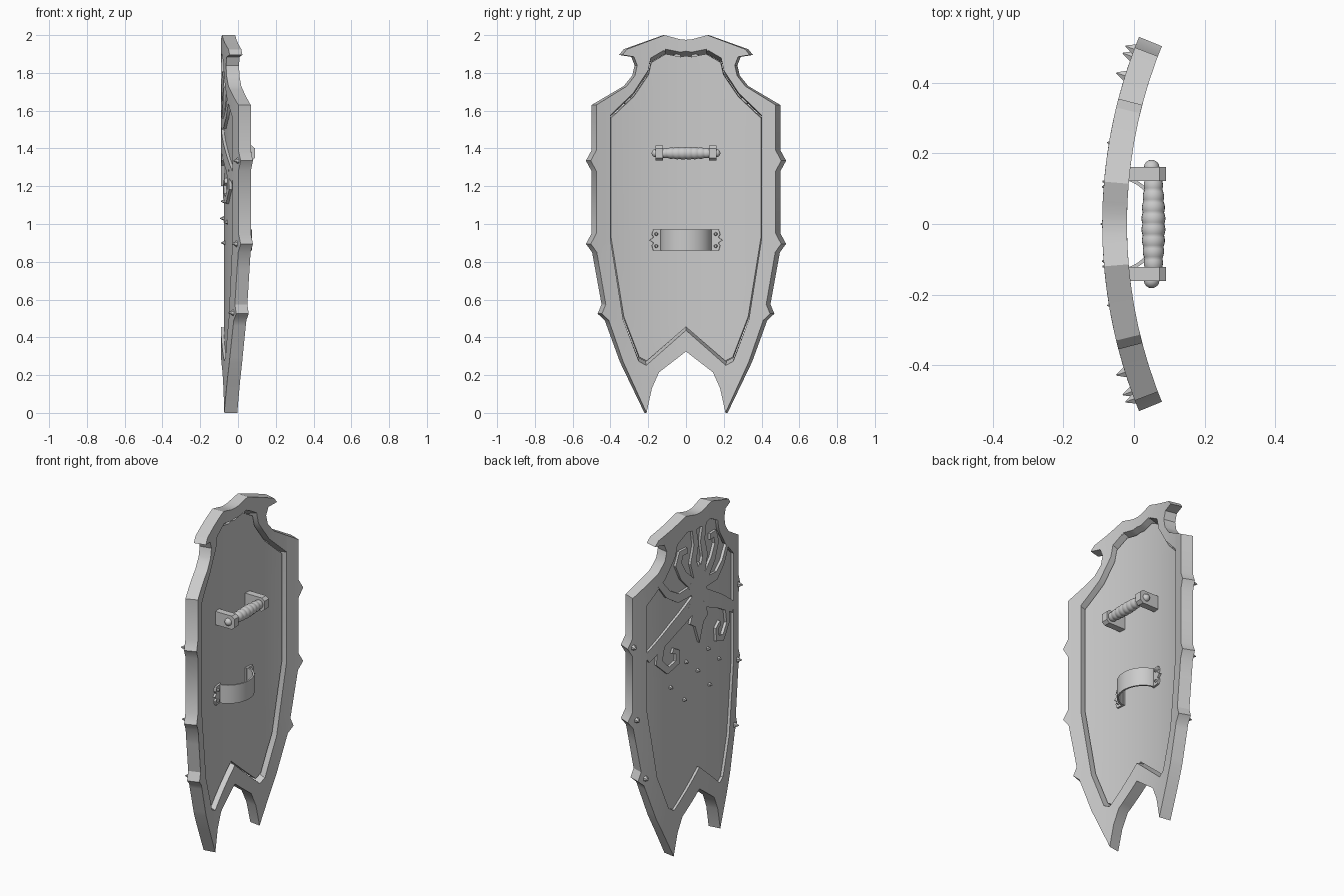
import bpy, bmesh, math
from mathutils import Vector, Matrix

if "Cube" in bpy.data.objects:
    bpy.data.objects.remove(bpy.data.objects["Cube"], do_unlink=True)

steel = bpy.data.materials.new("plain grey steel")
steel.diffuse_color = (0.6, 0.6, 0.6, 1)
steel.use_nodes = True
steel.node_tree.nodes["Principled BSDF"].inputs["Base Color"].default_value = (0.6, 0.6, 0.6, 1)

R, CX = 1.4, 1.31                       # shield curvature radius and axis position
SLICES = [k * 0.06 for k in range(-9, 10)]
PANEL_FRONT, PANEL_BACK, RIM_BACK = 0.015, 0.045, 0.07


def bend(y, z, depth):
    """Point on the curved shield, depth measured inwards from the outer face."""
    a = math.asin(y / R)
    return Vector((CX - (R - depth) * math.cos(a), (R - depth) * math.sin(a), z))


def finish(name, bm, angle=30):
    bmesh.ops.recalc_face_normals(bm, faces=bm.faces)
    me = bpy.data.meshes.new(name)
    bm.to_mesh(me)
    bm.free()
    me.materials.append(steel)
    ob = bpy.data.objects.new(name, me)
    bpy.context.collection.objects.link(ob)
    bpy.ops.object.select_all(action='DESELECT')
    ob.select_set(True)
    bpy.context.view_layer.objects.active = ob
    bpy.ops.object.shade_smooth_by_angle(angle=math.radians(angle))
    return ob


def mirrored(half):
    """Close a half outline (running top to bottom) across y = 0."""
    return half + [(-y, z) for y, z in reversed(half) if y > 1e-6]


def add_slice_points(pts):
    out = []
    for (y0, z0), (y1, z1) in zip(pts, pts[1:] + pts[:1]):
        out.append((y0, z0))
        ts = sorted((s - y0) / (y1 - y0) for s in SLICES) if abs(y1 - y0) > 1e-6 else []
        out += [(y0 + t * (y1 - y0), z0 + t * (z1 - z0)) for t in ts if 0.001 < t < 0.999]
    return out


def plate(bm, outer, front, back, hole=None, flare=1.0):
    """Add a curved plate cut from a flat outline; the hole widens to the back."""
    flat = bmesh.new()
    hole_verts = set()
    for pts in [outer] + ([hole] if hole else []):
        vs = [flat.verts.new((0, y, z)) for y, z in add_slice_points(pts)]
        for a, b in zip(vs, vs[1:] + vs[:1]):
            flat.edges.new((a, b))
        if pts is hole:
            hole_verts = set(vs)
    bmesh.ops.triangle_fill(flat, use_beauty=True, edges=flat.edges[:], normal=(1, 0, 0))
    for s in SLICES:
        bmesh.ops.bisect_plane(flat, geom=flat.verts[:] + flat.edges[:] + flat.faces[:],
                               dist=1e-5, plane_co=(0, s, 0), plane_no=(0, 1, 0))
    f, b = {}, {}
    for v in flat.verts:
        y, z = v.co.y, v.co.z
        f[v] = bm.verts.new(bend(y, z, front))
        k = flare if v in hole_verts else 1
        b[v] = bm.verts.new(bend(y * k, 1.05 + (z - 1.05) * k, back))
    for face in flat.faces:
        bm.faces.new([f[v] for v in face.verts])
        bm.faces.new([b[v] for v in reversed(face.verts)])
    for e in flat.edges:
        if len(e.link_faces) == 1:
            p, q = e.verts
            bm.faces.new((f[p], f[q], b[q], b[p]))
    flat.free()


def ribbon(path, width):
    """Outline of a band following a path, narrowing a little to its end."""
    left, right = [], []
    for i, p in enumerate(path):
        a, c = Vector(path[max(i - 1, 0)]), Vector(path[min(i + 1, len(path) - 1)])
        t = (c - a).normalized()
        w = width * (1 - 0.4 * i / (len(path) - 1)) / 2
        left.append((p[0] - t.y * w, p[1] + t.x * w))
        right.append((p[0] + t.y * w, p[1] - t.x * w))
    return left + right[::-1]


def flip(pts, s):
    return [(y * s, z) for y, z in pts]


def stud(bm, y, z, depth, radius, height, sign=-1):
    """Small pointed stud along the surface normal (sign -1: outer side)."""
    n = (bend(y, z, depth + 0.1) - bend(y, z, depth)).normalized() * sign
    m = Matrix.Translation(bend(y, z, depth) + n * (height / 2 - 0.002))
    m = m @ n.to_track_quat('Z', 'Y').to_matrix().to_4x4()
    bmesh.ops.create_cone(bm, cap_ends=True, segments=6, radius1=radius,
                          radius2=0.002 if sign < 0 else radius * 0.6, depth=height, matrix=m)


# Rim with its side points, top horns and forked foot
rim_half = [(0, 1.975), (0.03, 1.977), (0.12, 2.0), (0.33, 1.925), (0.355, 1.895), (0.29, 1.885),
            (0.272, 1.84), (0.285, 1.785), (0.33, 1.73), (0.5, 1.63), (0.5, 1.39), (0.53, 1.335),
            (0.5, 1.28), (0.5, 0.95), (0.53, 0.895), (0.497, 0.85), (0.447, 0.575), (0.468, 0.525),
            (0.43, 0.49), (0.35, 0.27), (0.22, 0.0), (0.19, 0.13), (0.15, 0.215), (0, 0.325)]
panel_half = [(0, 1.89), (0.03, 1.885), (0.11, 1.9), (0.19, 1.855), (0.205, 1.79), (0.285, 1.675),
              (0.41, 1.56), (0.41, 0.93), (0.34, 0.51), (0.255, 0.295), (0.215, 0.275), (0, 0.455)]
panel_outline = mirrored(panel_half)
bm = bmesh.new()
plate(bm, mirrored(rim_half), 0, RIM_BACK, panel_outline, 1.03)
finish("rim", bm)

# Recessed panel
bm = bmesh.new()
plate(bm, panel_outline, PANEL_FRONT, PANEL_BACK)
finish("panel", bm)

# Raised emblem: pointed body, arms and scrolls
bm = bmesh.new()
body = [(0, 1.68), (0.05, 1.6), (0.1, 1.57), (0.07, 1.5), (0.1, 1.44), (0.06, 1.4), (0.085, 1.34),
        (0.04, 1.31), (0, 1.2)]
plate(bm, mirrored(body), 0, 0.03)
arms = [([(0.02, 1.6), (0.055, 1.7), (0.03, 1.8), (0.05, 1.9)], 0.06),
        ([(0.06, 1.57), (0.14, 1.65), (0.18, 1.73), (0.16, 1.79), (0.11, 1.79)], 0.06),
        ([(0.06, 1.54), (0.18, 1.53), (0.26, 1.58), (0.32, 1.66)], 0.06),
        ([(0.05, 1.45), (0.22, 1.36), (0.41, 1.24)], 0.1),
        ([(0.31, 1.29), (0.325, 1.19), (0.26, 1.125), (0.19, 1.15), (0.185, 1.21), (0.225, 1.23)], 0.05)]
for s in (1, -1):
    for path, width in arms:
        plate(bm, flip(ribbon(path, width), s), 0, 0.03)
finish("emblem", bm)

# Pointed studs on the rim and panel
bm = bmesh.new()
for s in (1, -1):
    for y, z in [(0.495, 1.335), (0.475, 0.895), (0.42, 0.53)]:
        stud(bm, y * s, z, 0, 0.018, 0.028)
finish("rim_studs", bm, 10)
bm = bmesh.new()
stud(bm, 0, 1.03, PANEL_FRONT, 0.013, 0.022)
for s in (1, -1):
    for y, z in [(0.105, 1.12), (0.23, 1.01), (0.12, 0.9)]:
        stud(bm, y * s, z, PANEL_FRONT, 0.013, 0.022)
finish("panel_studs", bm, 10)

# Hand grip: a ribbed spindle along y
GX, GZ = 0.055, 1.375
bm = bmesh.new()
rings = []
for i in range(57):
    t = i / 56
    r = 0.022 + 0.009 * math.sin(math.pi * t) + 0.003 * abs(math.sin(8 * math.pi * t))
    ring = [bm.verts.new((GX + r * math.cos(a), -0.13 + 0.26 * t, GZ + r * math.sin(a)))
            for a in [k * math.tau / 20 for k in range(20)]]
    if rings:
        for k in range(20):
            bm.faces.new((rings[-1][k], rings[-1][k - 1], ring[k - 1], ring[k]))
    rings.append(ring)
bm.faces.new(rings[0])
bm.faces.new(rings[-1])
finish("grip", bm, 60)

# Grip brackets with end knobs
for s, side in ((1, "left"), (-1, "right")):
    bm = bmesh.new()
    prof = [(-0.05, -0.04), (0.072, -0.04), (0.09, -0.025), (0.09, 0.025), (0.072, 0.04), (-0.05, 0.04)]
    a = [bm.verts.new((x, 0.122 * s, GZ + z)) for x, z in prof]
    b = [bm.verts.new((x, 0.162 * s, GZ + z)) for x, z in prof]
    bm.faces.new(a)
    bm.faces.new(b)
    for i in range(len(prof)):
        bm.faces.new((a[i - 1], a[i], b[i], b[i - 1]))
    finish("grip_bracket_" + side, bm)
    bm = bmesh.new()
    bmesh.ops.create_uvsphere(bm, u_segments=16, v_segments=8, radius=0.022,
                              matrix=Matrix.Translation((GX - 0.005, 0.16 * s, GZ)))
    finish("grip_knob_" + side, bm, 60)

# Arched arm strap
bm = bmesh.new()
prev = None
for i in range(25):
    a = math.pi * i / 24
    c, h = math.cos(a), math.sin(a)
    loop = [bm.verts.new((-0.045 + hx * h, wy * c, z))
            for wy, hx, z in ((0.137, 0.12, 0.86), (0.137, 0.12, 0.97),
                              (0.127, 0.11, 0.97), (0.127, 0.11, 0.86))]
    if prev:
        for k in range(4):
            bm.faces.new((prev[k - 1], prev[k], loop[k], loop[k - 1]))
    else:
        bm.faces.new(loop)
    prev = loop
bm.faces.new(prev)
finish("arm_strap", bm)

# Strap end plates with rivets
bm = bmesh.new()
rivets = bmesh.new()
end_plate = [(0.125, 0.86), (0.18, 0.86), (0.188, 0.885), (0.178, 0.9), (0.2, 0.915),
             (0.178, 0.93), (0.188, 0.945), (0.18, 0.97), (0.125, 0.97)]
for s in (1, -1):
    plate(bm, flip(end_plate, s), PANEL_BACK - 0.002, PANEL_BACK + 0.012)
    for z in (0.883, 0.947):
        stud(rivets, 0.165 * s, z, PANEL_BACK + 0.012, 0.011, 0.012, 1)
finish("strap_end_plates", bm)
finish("strap_rivets", rivets)
